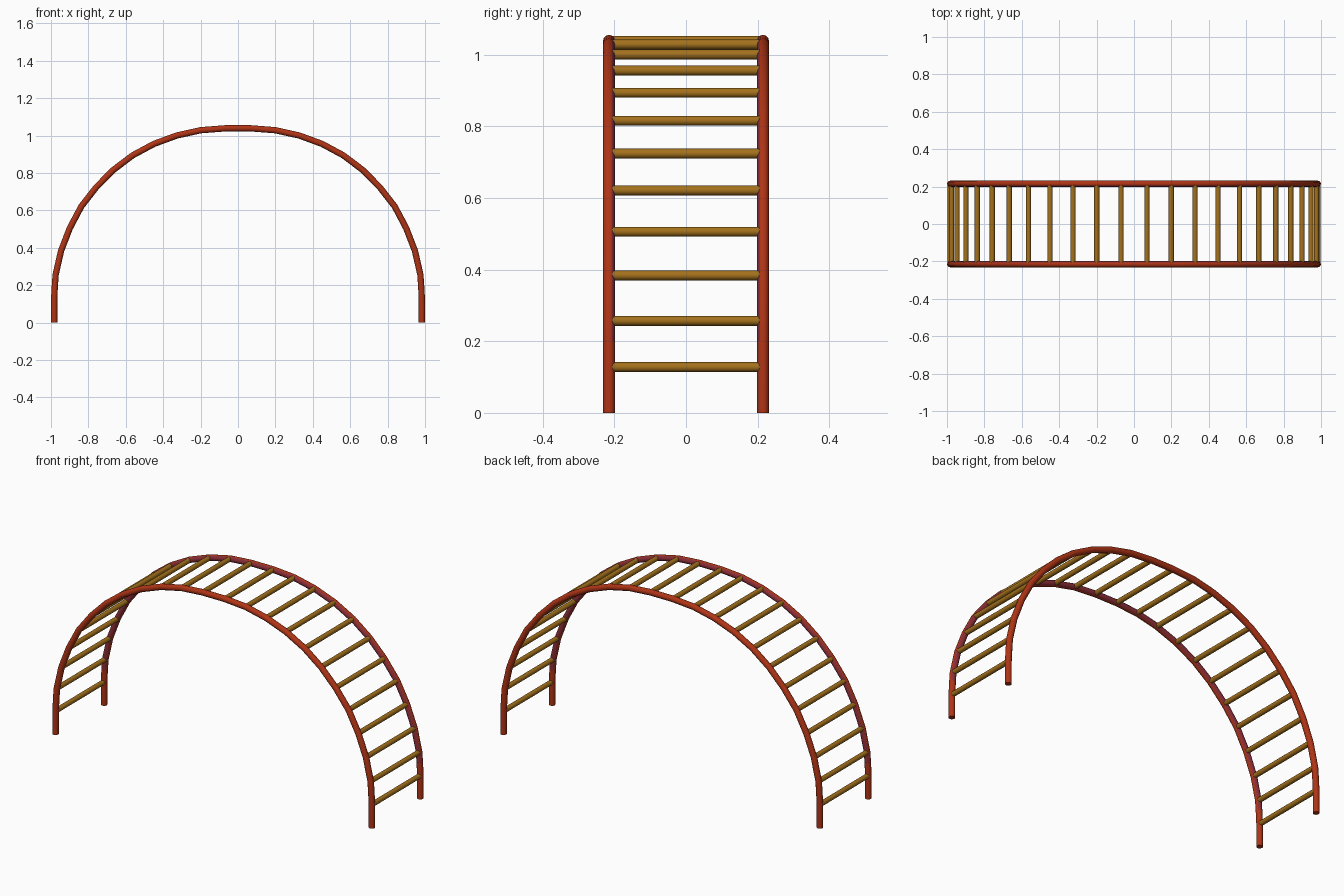
import bpy, math

if "Cube" in bpy.data.objects:
    bpy.data.objects.remove(bpy.data.objects["Cube"])

RAIL_Y, RAIL_R, RUNG_R = 0.215, 0.0167, 0.0138


def material(name, color):
    m = bpy.data.materials.new(name)
    m.diffuse_color = color
    m.use_nodes = True
    m.node_tree.nodes["Principled BSDF"].inputs["Base Color"].default_value = m.diffuse_color
    return m


red = material("red_paint", (0.43, 0.035, 0.008, 1))
maroon = material("maroon_inner_side", (0.26, 0.027, 0.038, 1))
gold = material("golden_brown", (0.37, 0.165, 0.012, 1))

# Right half of the arch, from the lowest rung to the crown
half = [(0.983, 0.128), (0.975, 0.257), (0.946, 0.384), (0.899, 0.506),
        (0.838, 0.621), (0.758, 0.724), (0.667, 0.816), (0.564, 0.894),
        (0.449, 0.956), (0.326, 1.001), (0.199, 1.029), (0.069, 1.039)]
arch = half + [(-x, z) for x, z in reversed(half)]


def finish(obj, name, mats):
    obj.name = name
    obj.data.materials.clear()
    for m in mats:
        obj.data.materials.append(m)
    bpy.ops.object.select_all(action='DESELECT')
    obj.select_set(True)
    bpy.context.view_layer.objects.active = obj
    bpy.ops.object.shade_smooth_by_angle(angle=math.radians(40))


def rail(name, y):
    foot = [(0.983, 0), (0.983, 0.128), (0.979, 0.2)]
    path = foot + arch[1:-1] + [(-x, z) for x, z in reversed(foot)]
    curve = bpy.data.curves.new(name, 'CURVE')
    curve.dimensions = '3D'
    curve.bevel_depth = RAIL_R
    curve.bevel_resolution = 4
    curve.use_fill_caps = True
    spline = curve.splines.new('POLY')
    spline.points.add(len(path) - 1)
    for p, (x, z) in zip(spline.points, path):
        p.co = (x, y, z, 1)
    obj = bpy.data.objects.new(name, curve)
    bpy.context.collection.objects.link(obj)
    bpy.ops.object.select_all(action='DESELECT')
    obj.select_set(True)
    bpy.context.view_layer.objects.active = obj
    bpy.ops.object.convert(target='MESH')
    obj = bpy.context.object
    finish(obj, name, [red, maroon])
    # Inner sides of the arch are maroon above the feet
    side = -1 if y > 0 else 1
    for f in obj.data.polygons:
        inner = (f.center.y - y) * side > 0.6 * RAIL_R
        f.material_index = 1 if inner and f.center.z > 0.2 else 0


# Two bent side rails
rail("front_rail", -RAIL_Y)
rail("back_rail", RAIL_Y)

# Rungs between the rails
for i, (x, z) in enumerate(arch):
    bpy.ops.mesh.primitive_cylinder_add(vertices=12, radius=RUNG_R, depth=2 * RAIL_Y - 0.01,
                                        location=(x, 0, z), rotation=(math.pi / 2, 0, 0))
    finish(bpy.context.object, f"rung_{i + 1}", [gold])
